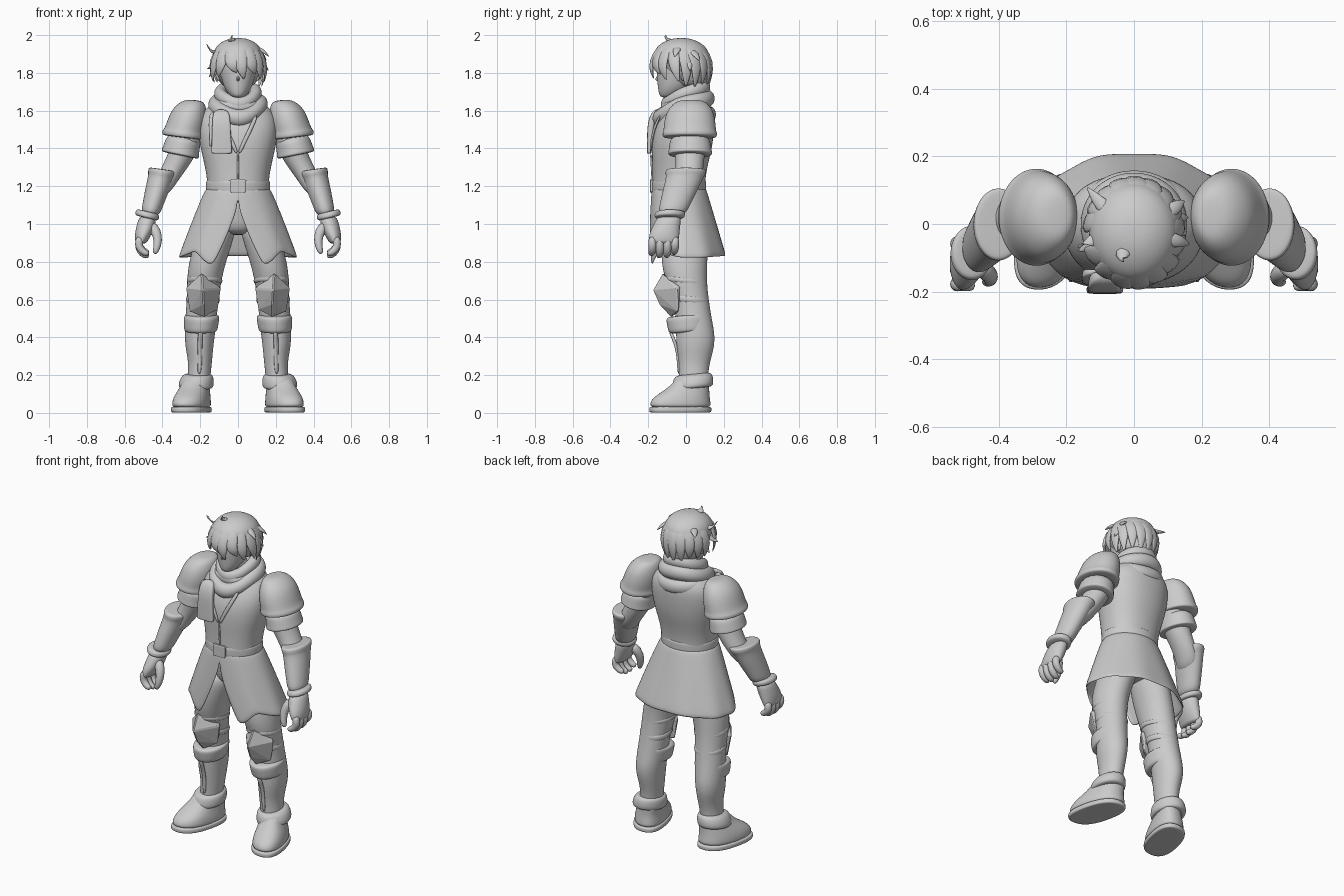
import bpy, bmesh, math, random
from math import sin, cos, pi, radians
from mathutils import Vector

random.seed(4)


def make(name, verts, faces, mirror=False, sub=2, solid=0):
    me = bpy.data.meshes.new(name)
    me.from_pydata([tuple(v) for v in verts], [], faces)
    bm = bmesh.new()
    bm.from_mesh(me)
    bmesh.ops.recalc_face_normals(bm, faces=bm.faces)
    bm.to_mesh(me)
    bm.free()
    ob = bpy.data.objects.new(name, me)
    bpy.context.collection.objects.link(ob)
    if mirror:
        m = ob.modifiers.new("mirror", 'MIRROR')
        m.merge_threshold = 0.0005
    if solid:
        s = ob.modifiers.new("solid", 'SOLIDIFY')
        s.thickness = solid
        s.offset = 0
    if sub:
        ob.modifiers.new("subsurf", 'SUBSURF').levels = sub
        ob.modifiers["subsurf"].render_levels = sub
        for p in me.polygons:
            p.use_smooth = True
    return ob


def grid_faces(rows, n, caps=True):
    f = [(i * n + j, i * n + (j + 1) % n, (i + 1) * n + (j + 1) % n, (i + 1) * n + j)
         for i in range(rows - 1) for j in range(n)]
    return f + [tuple(range(n)), tuple(range((rows - 1) * n, rows * n))] if caps else f


def loft(name, rings, mirror=False, n=16, power=1.0, sub=2, tilt=0, tip=0, shear=0):
    """Horizontal rings (x, y, z, rx, ry); tilt raises +x, tip raises +y, shear slides x by y."""
    vs = []
    for x, y, z, rx, ry in rings:
        for k in range(n):
            c, s = cos(2 * pi * k / n), sin(2 * pi * k / n)
            dx = math.copysign(abs(c) ** power, c) * rx / .975
            dy = math.copysign(abs(s) ** power, s) * ry / .975
            vs.append((x + dx - shear * dy, y + dy, z + tilt * dx + tip * dy))
    return make(name, vs, grid_faces(len(rings), n), mirror, sub)


def tube(name, pts, centre, mirror=False, flat=1.0, n=8, sub=1):
    """Tube through (x, y, z, r), flattened towards centre."""
    ps = [Vector(p[:3]) for p in pts]
    vs = []
    for i, p in enumerate(ps):
        t = (ps[min(i + 1, len(ps) - 1)] - ps[max(i - 1, 0)]).normalized()
        out = (p - Vector(centre)).normalized()
        side = t.cross(out).normalized()
        out = side.cross(t)
        r = pts[i][3]
        vs += [p + side * r * cos(2 * pi * k / n) + out * r * flat * sin(2 * pi * k / n) for k in range(n)]
    return make(name, vs, grid_faces(len(ps), n), mirror, sub)


def wrap(name, c, rx, ry, thick, tall, tip, droop=0.0):
    """Cloth roll around the neck, with the front lowered."""
    vs, N, M = [], 28, 8
    for i in range(N):
        a = 2 * pi * i / N
        front = max(0, -sin(a)) ** 3
        for k in range(M):
            b = 2 * pi * k / M
            w = 1 + .08 * sin(3 * a + b)
            q = thick * cos(b) * w
            vs.append((c[0] + (rx + q) * cos(a), c[1] + (ry + q) * sin(a),
                       c[2] + tall * sin(b) * w + tip * sin(a) - droop * front))
    f = [(i * M + k, i * M + (k + 1) % M, (i + 1) % N * M + (k + 1) % M, (i + 1) % N * M + k)
         for i in range(N) for k in range(M)]
    return make(name, vs, f)


def hull(name, pts, mirror=True):
    bm = bmesh.new()
    for p in pts:
        bm.verts.new(p)
    bmesh.ops.convex_hull(bm, input=bm.verts)
    me = bpy.data.meshes.new(name)
    bm.to_mesh(me)
    bm.free()
    ob = bpy.data.objects.new(name, me)
    bpy.context.collection.objects.link(ob)
    if mirror:
        ob.modifiers.new("mirror", 'MIRROR')
    b = ob.modifiers.new("bevel", 'BEVEL')
    b.width = .006
    return ob


# Torso, belt and pelvis
loft("torso", [(0, -.035, 1.1, .17, .14), (0, -.04, 1.2, .158, .137), (0, -.033, 1.3, .172, .143),
               (0, -.022, 1.4, .198, .16), (0, -.012, 1.5, .212, .16), (0, .01, 1.58, .2, .14),
               (0, .015, 1.63, .15, .11), (0, .01, 1.67, .08, .07)], power=.9)
loft("belt", [(0, -.038, z, .165 + e, .14 + e) for z, e in
              ((1.165, -.01), (1.17, .005), (1.2, .004), (1.23, .005), (1.236, -.01))])
hull("buckle", [(x, y, z) for x in (-.042, .042) for y in (-.19, -.16) for z in (1.165, 1.237)], False)
loft("pelvis", [(0, 0, .94, .06, .08), (0, 0, .98, .13, .12), (0, 0, 1.06, .16, .13), (0, -.03, 1.15, .15, .12)])
tube("lapel", [(.10, -.135, 1.58, .012), (.065, -.172, 1.5, .012), (.03, -.184, 1.43, .012),
               (.004, -.187, 1.37, .01)], (0, 0, 1.45), True, .6)
tube("coat_seam", [(0, -.187, 1.38, .006), (0, -.18, 1.3, .006), (0, -.178, 1.22, .006)], (0, .1, 1.3))

# Coat skirt, split at the front with a stepped hem
hem = [.775, .80, .86, .845, .835, .825, .82, .82, .82, .82, .822, .825, .825, .828, .83, .83, .83]
sk, R, U = [], 9, len(hem)
for i in range(R):
    v = i / (R - 1)
    gap = .46 * max(0, (v - .22) / .78)
    for j in range(U):
        a = gap + (pi - gap) * j / (U - 1)
        fold = 1 + .022 * v * cos(9 * a)
        rx, ry = (.162 + .148 * v ** .9) * fold, (.138 + .07 * v) * fold
        sk.append((rx * sin(a) if j < U - 1 else 0, -.038 + .04 * v - ry * cos(a), 1.19 + (hem[j] - 1.19) * v))
make("coat_skirt", sk, [(i * U + j, i * U + j + 1, (i + 1) * U + j + 1, (i + 1) * U + j)
                        for i in range(R - 1) for j in range(U - 1)], True, 1, .012)

# Scarf
wrap("scarf_lower", (0, -.01, 1.63), .118, .125, .045, .05, .035, .035)
wrap("scarf_upper", (0, .0, 1.69), .095, .1, .035, .042, .035, .02)
wrap("scarf_back_drape", (0, .015, 1.6), .13, .115, .035, .045, -.02, .0)
loft("scarf_tail", [(-.09, -.15, 1.61, .04, .02), (-.088, -.185, 1.55, .047, .018), (-.088, -.192, 1.46, .05, .014),
                    (-.086, -.195, 1.38, .054, .012), (-.086, -.195, 1.372, .054, .012)], power=.4)
loft("scarf_tail_under", [(-.125, -.14, 1.6, .03, .015), (-.125, -.165, 1.5, .03, .013),
                          (-.12, -.17, 1.415, .03, .01), (-.12, -.17, 1.41, .03, .01)], power=.4)

# Head
loft("neck", [(0, .0, 1.58, .07, .07), (0, -.005, 1.65, .06, .065), (0, -.02, 1.74, .06, .065)])
loft("face", [(0, -.095, 1.668, .025, .035), (0, -.085, 1.685, .046, .058), (0, -.065, 1.72, .072, .083),
              (0, -.05, 1.77, .088, .103), (0, -.045, 1.83, .1, .112), (0, -.04, 1.9, .1, .11), (0, -.04, 1.95, .06, .07)])
hull("nose", [(0, -.145, 1.81), (-.014, -.148, 1.758), (.014, -.148, 1.758), (0, -.172, 1.762), (0, -.148, 1.75)], False)
loft("ear", [(.1, -.01, 1.755, .008, .015), (.106, -.005, 1.78, .014, .024), (.112, 0, 1.81, .014, .028),
             (.108, 0, 1.835, .008, .015)], True, n=8, sub=1)

# Hair cap and locks
loft("hair_cap", [(0, .035, 1.715, .07, .075), (0, .02, 1.77, .112, .108), (0, -.008, 1.83, .13, .135),
                  (0, -.025, 1.89, .137, .152), (0, -.025, 1.94, .118, .132), (0, -.025, 1.972, .075, .08),
                  (0, -.025, 1.985, .03, .03)])
HC = Vector((0, -.025, 1.845))


def on_head(az, el, s=1.0):
    a, e = radians(az), radians(el)
    return HC + Vector((.14 * cos(e) * sin(a), -.155 * cos(e) * cos(a), .142 * sin(e))) * s


def lock(az, tip, w=.04):
    mid = on_head(az, 5, 1.03)
    pts = [(*on_head(az * .8, 68, .96), w * .5), (*on_head(az * .95, 38, 1.0), w),
           (*mid, w * .9), (*(mid.lerp(Vector(tip), .55) + (mid - HC) * .06), w * .6), (*tip, .003)]
    tube("hair_lock", pts, HC, flat=.38)


# fringe, then sides and nape: azimuth from the front, drop of tip, sideways flick
for az, z, flick, w in ((-62, 1.75, -8, .042), (-38, 1.775, -10, .042), (-16, 1.80, 14, .045), (5, 1.765, 8, .045),
                        (27, 1.79, 14, .045), (50, 1.76, 6, .042), (75, 1.75, 8, .04)):
    p = on_head(az + flick, 0, 1.0)
    lock(az, (p.x, p.y + .008, z), w)
for az in range(100, 270, 20):
    p = on_head(az, 0, .9)
    lock(az, (p.x, p.y, 1.735 + random.uniform(-.02, .02)), .042)
# loose tufts: middle and tip
for m, t in (((-.135, -.05, 1.90), (-.168, -.07, 1.955)), ((-.13, -.06, 1.84), (-.165, -.08, 1.82)),
             ((-.125, .0, 1.82), (-.155, -.01, 1.775)), ((.13, -.05, 1.92), (.165, -.06, 1.885)),
             ((.13, .02, 1.86), (.162, .02, 1.81)), ((.125, .05, 1.90), (.15, .07, 1.865)),
             ((-.04, -.10, 1.972), (-.03, -.11, 2.0)), ((-.1, .06, 1.92), (-.14, .11, 1.91))):
    m, t = Vector(m), Vector(t)
    root = m.lerp(HC + Vector((0, 0, .12)), .4)
    tube("hair_tuft", [(*root, .025), (*m, .024), (*m.lerp(t, .6), .012), (*t, .002)], HC, flat=.5)

# Arms
loft("upper_arm", [(.22, .02, 1.58, .08, .09), (.26, .02, 1.47, .08, .09), (.29, .02, 1.38, .075, .08),
                   (.335, .02, 1.30, .07, .072), (.385, .01, 1.22, .06, .07), (.42, -.03, 1.15, .05, .06)], True)
loft("pauldron", [(.225, .025, 1.656, .03, .045), (.236, .025, 1.645, .062, .085), (.256, .022, 1.60, .092, .122),
                  (.27, .02, 1.54, .102, .136), (.284, .02, 1.495, .104, .138), (.288, .02, 1.482, .112, .144),
                  (.29, .02, 1.462, .112, .144), (.29, .02, 1.456, .1, .13)], True, tilt=.12)
loft("arm_plate", [(.28, .02, 1.47, .085, .1), (.295, .022, 1.42, .092, .11), (.303, .022, 1.385, .096, .114),
                   (.306, .022, 1.368, .1, .118), (.306, .022, 1.362, .085, .1)], True, tilt=.2)
loft("bracer", [(.398, .0, 1.29, .06, .09), (.4, .0, 1.288, .074, .108), (.404, -.003, 1.262, .072, .106),
                (.408, -.006, 1.25, .066, .098), (.428, -.03, 1.18, .062, .092), (.452, -.06, 1.1, .053, .08),
                (.468, -.078, 1.04, .048, .072)], True, tilt=.15)
loft("wrist_cuff", [(.476, -.082, 1.066, .045, .065), (.477, -.083, 1.062, .062, .08), (.483, -.088, 1.035, .064, .082),
                    (.484, -.09, 1.03, .045, .06)], True, tilt=.25)

# Gloved hands
loft("palm", [(.476, -.085, 1.05, .042, .06), (.485, -.1, 1.0, .05, .07), (.5, -.115, .95, .046, .08),
              (.512, -.118, .91, .034, .078), (.512, -.118, .895, .024, .07)], True)
for i, drop in enumerate((.012, 0, .002, .018)):
    y = -.178 + .04 * i
    tube("finger", [(.515, y, .935, .023), (.528, y, .895, .024), (.518, y, .855 + drop, .023),
                    (.492, y - .004, .832 + drop, .02), (.47, y - .006, .832 + drop, .014)], (.4, y + .01, .9), True)
tube("thumb", [(.462, -.12, 1.0, .03), (.432, -.145, .96, .03), (.422, -.16, .91, .025), (.432, -.17, .865, .02),
               (.442, -.172, .84, .011)], (.5, -.1, .9), True)

# Legs and armour
loft("leg", [(.10, 0, 1.02, .1, .12), (.13, -.005, .9, .1, .125), (.165, -.01, .79, .097, .12),
             (.18, .002, .69, .09, .108), (.187, .03, .6, .083, .09), (.196, .04, .5, .083, .095),
             (.202, .05, .42, .08, .102), (.205, .05, .35, .074, .1), (.2, .044, .27, .062, .082),
             (.206, .04, .2, .06, .076), (.212, .04, .1, .06, .075)], True)
for name, x, y, z, rx, ry, h in (("thigh_strap", .177, .0, .7, .095, .112, .018), ("knee_strap", .186, .025, .6, .09, .098, .022)):
    loft(name, [(x, y, z - h, rx - .02, ry - .02), (x, y, z - h + .003, rx, ry), (x, y, z + h - .003, rx, ry),
                (x, y, z + h, rx - .02, ry - .02)], True, tip=-.12)
hull("knee_pad", [(.192, -.125, .742), (.088, -.05, .66), (.278, -.05, .66), (.105, -.04, .545), (.258, -.04, .535),
                  (.186, -.178, .65), (.182, -.145, .575), (.18, -.08, .505), (.105, -.03, .67), (.262, -.03, .67)])
loft("greave_top", [(.197, .022, .428, .07, .085), (.197, .02, .432, .088, .112), (.195, .016, .47, .091, .114),
                    (.192, .013, .512, .096, .12), (.192, .013, .52, .08, .1)], True, tip=.1)
tube("greave_ridge", [(.197, -.088, .44, .016), (.203, -.05, .36, .014), (.2, -.04, .28, .012), (.206, -.038, .2, .012)],
     (.2, .1, .3), True, .7)

# Boots
loft("ankle_cuff", [(.222, .035, .128, .07, .085), (.222, .035, .132, .09, .106), (.222, .036, .155, .094, .11),
                    (.214, .038, .198, .084, .102), (.212, .038, .208, .06, .08)], True, tip=.1)
loft("boot", [(.246, -.03, .02, .092, .158), (.246, -.03, .05, .094, .16), (.244, -.025, .08, .09, .15),
              (.235, -.0, .115, .08, .122), (.222, .025, .15, .072, .098), (.214, .038, .2, .064, .08)],
     True, power=.85, shear=.22)
loft("sole", [(.247, -.03, .001, .09, .155), (.247, -.03, .004, .098, .164), (.247, -.03, .03, .098, .164),
              (.247, -.03, .034, .09, .156)], True, power=.8, shear=.22)
